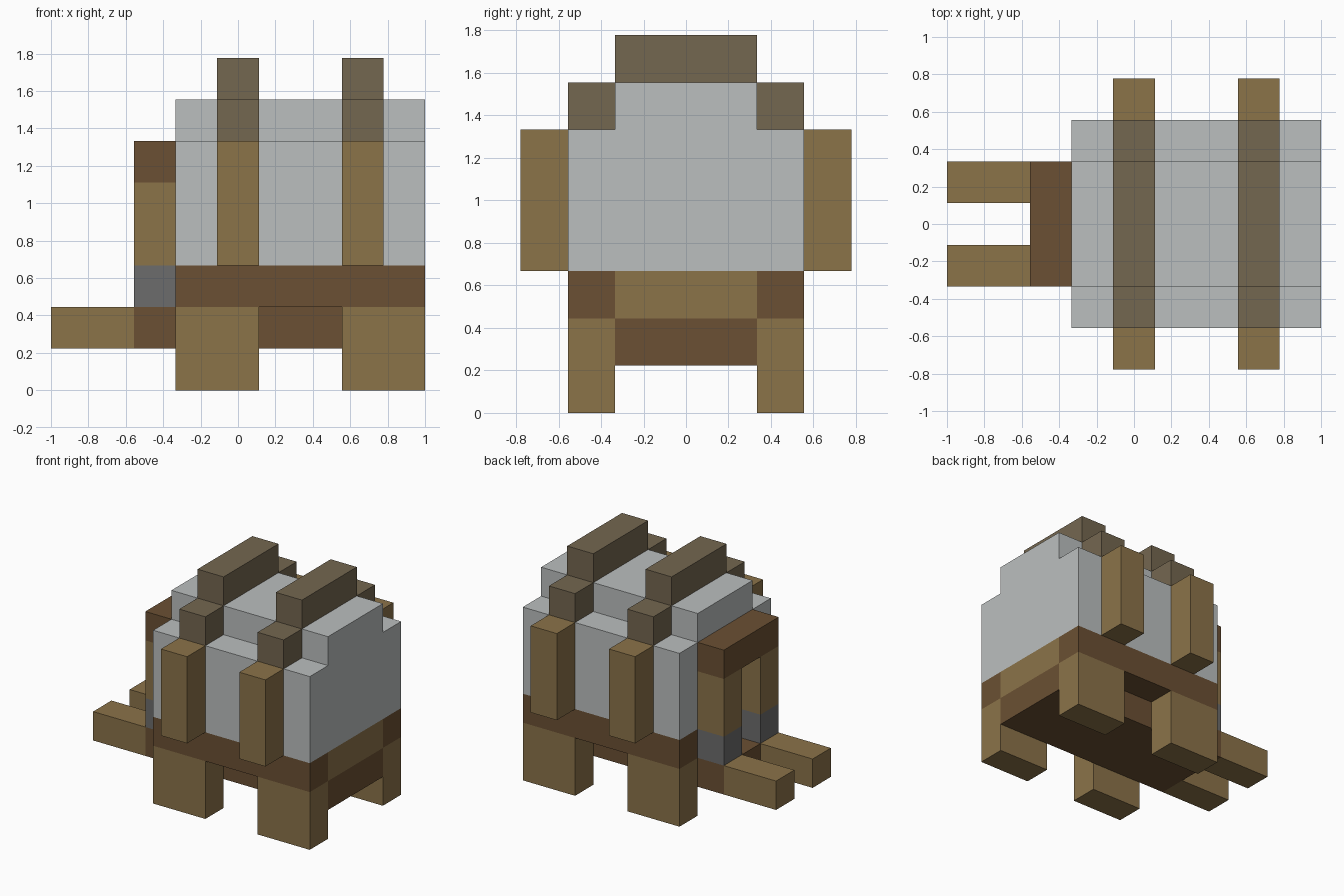
import bpy
import bmesh
from mathutils import Matrix, Vector

cube = bpy.data.objects.get("Cube")
if cube:
    bpy.data.objects.remove(cube, do_unlink=True)

U = 2 / 9  # size of one block


def material(name, rgb):
    """Flat material from 8-bit display colour."""
    lin = [((c / 255 + 0.055) / 1.055) ** 2.4 for c in rgb] + [1.0]
    m = bpy.data.materials.new(name)
    m.use_nodes = True
    m.diffuse_color = lin
    m.node_tree.nodes["Principled BSDF"].inputs["Base Color"].default_value = lin
    return m


light = material("light wood", (139, 115, 73))
dark = material("dark wood", (107, 80, 51))
pale = material("pale grey", (187, 191, 191))
steel = material("steel grey", (108, 108, 108))
taupe = material("grey brown", (116, 103, 80))


def block(name, mat, x, y, z):
    """Box given by (low, high) block coordinates on each axis."""
    spans = (x, y, z)
    size = Vector([(b - a) * U for a, b in spans])
    mid = Vector([(a + b) / 2 * U for a, b in spans]) - Vector((1, 0, 0))
    bm = bmesh.new()
    bmesh.ops.create_cube(bm, size=1, matrix=Matrix.LocRotScale(mid, None, size))
    mesh = bpy.data.meshes.new(name)
    bm.to_mesh(mesh)
    bm.free()
    mesh.materials.append(mat)
    ob = bpy.data.objects.new(name, mesh)
    bpy.context.collection.objects.link(ob)


def pair(name, mat, x, y, z):
    """The same box on both sides of the centre line."""
    block("front_" + name, mat, x, (-y[1], -y[0]), z)
    block("back_" + name, mat, x, y, z)


INNER, OUTER, CENTRE = (0.5, 1.5), (1.5, 2.5), (-1.5, 1.5)
LENGTH = (3, 9)

# Chassis
block("undercarriage", dark, (2, 9), CENTRE, (1, 2))
block("floor_core", light, LENGTH, CENTRE, (2, 3))
pair("side_beam", dark, LENGTH, OUTER, (2, 3))
for tag, x in (("right", (3, 5)), ("left", (7, 9))):
    pair(tag + "_leg", light, x, OUTER, (0, 2))

# Stepped body
block("body", pale, LENGTH, (-2.5, 2.5), (3, 6))
block("body_roof", pale, LENGTH, CENTRE, (6, 7))

# Ribs wrapping over the body
for tag, x in (("right", (4, 5)), ("left", (7, 8))):
    pair(tag + "_rib_post", light, x, (2.5, 3.5), (3, 6))
    pair(tag + "_rib_step", taupe, x, OUTER, (6, 7))
    block(tag + "_rib_top", taupe, x, CENTRE, (7, 8))

# Gate and prongs at the end
pair("gate_foot", steel, (2, 3), INNER, (2, 3))
pair("gate_post", light, (2, 3), INNER, (3, 5))
block("gate_lintel", dark, (2, 3), CENTRE, (5, 6))
pair("prong", light, (0, 2), INNER, (1, 2))
